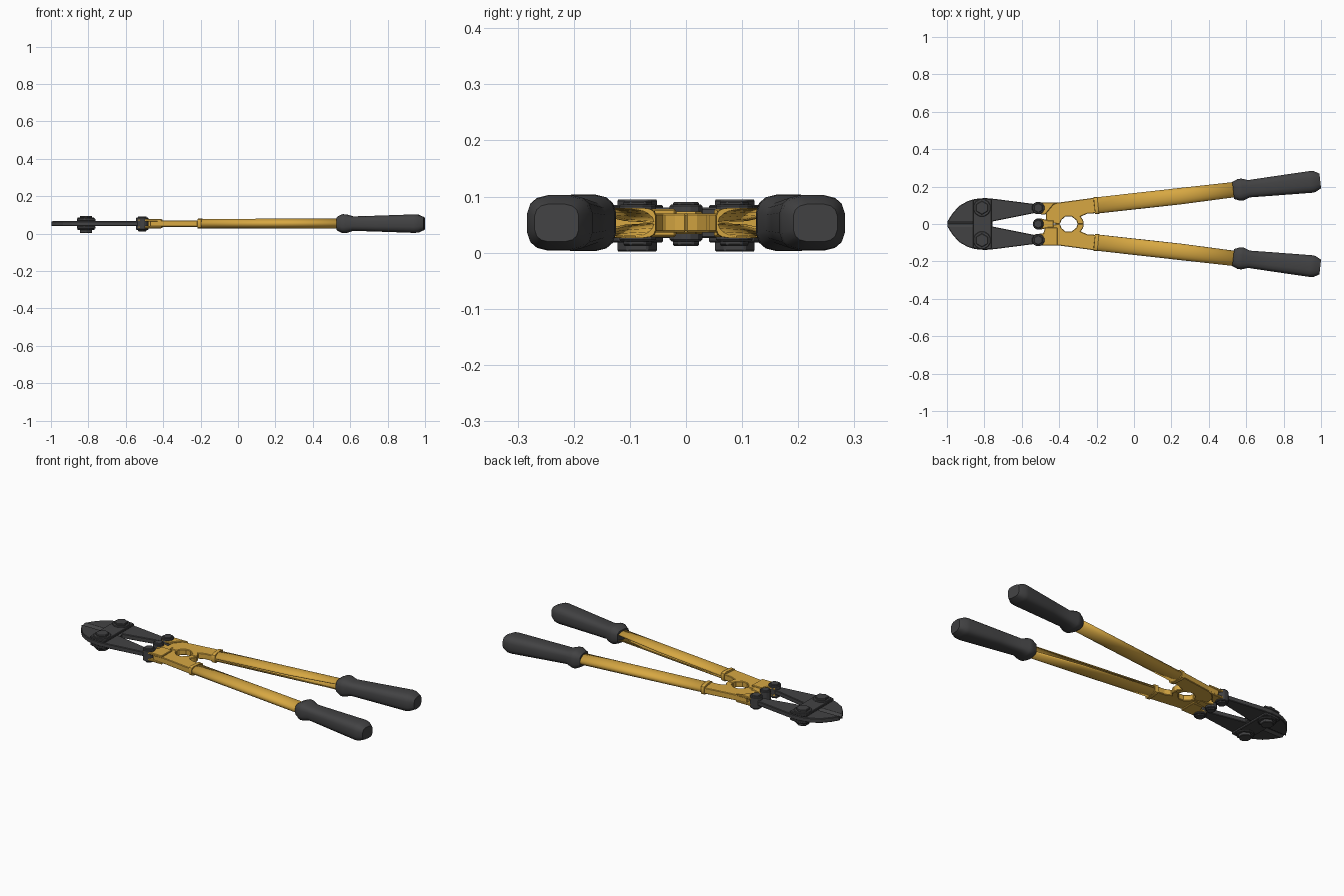
import bpy, bmesh, math
from math import sin, cos, pi
from mathutils import Vector

if "Cube" in bpy.data.objects:
    bpy.data.objects.remove(bpy.data.objects["Cube"])

ZC = 0.053


def material(name, color):
    m = bpy.data.materials.new(name)
    m.diffuse_color = color
    m.use_nodes = True
    m.node_tree.nodes["Principled BSDF"].inputs["Base Color"].default_value = m.diffuse_color
    return m


BLACK = material("dark_steel", (0.055, 0.055, 0.057, 1))
GOLD = material("yellow_paint", (0.68, 0.39, 0.055, 1))


def finish(name, bm, mat, smooth=False):
    bmesh.ops.recalc_face_normals(bm, faces=bm.faces)
    me = bpy.data.meshes.new(name)
    bm.to_mesh(me)
    bm.free()
    me.materials.append(mat)
    ob = bpy.data.objects.new(name, me)
    bpy.context.collection.objects.link(ob)
    if smooth:
        bpy.ops.object.select_all(action='DESELECT')
        ob.select_set(True)
        bpy.context.view_layer.objects.active = ob
        bpy.ops.object.shade_smooth_by_angle(angle=math.radians(35))
    return ob


def plate(name, pts, z0, z1, mat, side=1, bevel=0.003):
    """Flat outline extruded from z0 to z1; side=-1 mirrors it in y."""
    bm = bmesh.new()
    f = bm.faces.new([bm.verts.new((x, y * side, z0)) for x, y in pts])
    ext = bmesh.ops.extrude_face_region(bm, geom=[f])
    bmesh.ops.translate(bm, vec=(0, 0, z1 - z0),
                        verts=[v for v in ext['geom'] if isinstance(v, bmesh.types.BMVert)])
    ob = finish(name, bm, mat)
    if bevel:
        b = ob.modifiers.new("edge", 'BEVEL')
        b.width, b.segments, b.angle_limit = bevel, 1, math.radians(50)
    return ob


def disc(name, x, y, r, z0, z1, n, mat=BLACK, bevel=0.003):
    pts = [(x + r * cos(2 * pi * (i + .5) / n), y + r * sin(2 * pi * (i + .5) / n)) for i in range(n)]
    return plate(name, pts, z0, z1, mat, 1, bevel)


# handle axis: starts at the bracket collar and splays outward
START, ANG = Vector((-0.2, 0.099)), math.atan(0.11)


def on_axis(d, u, w, side):
    """d along the handle, u sideways, w up."""
    return (START.x + d * cos(ANG) - u * sin(ANG),
            side * (START.y + d * sin(ANG) + u * cos(ANG)), ZC + w)


def loft(name, rings, mat, closed=True):
    bm = bmesh.new()
    vr = [[bm.verts.new(p) for p in r] for r in rings]
    n = len(vr[0])
    for a, b in zip(vr, vr[1:]):
        for i in range(n if closed else n - 1):
            j = (i + 1) % n
            bm.faces.new((a[i], a[j], b[j], b[i]))
    if closed:
        bm.faces.new(vr[0])
        bm.faces.new(vr[-1])
    return finish(name, bm, mat, True)


def squircle(d, ru, rw, side, n=16, e=0.62):
    out = []
    for i in range(n):
        a = 2 * pi * (i + .5) / n
        c, s = cos(a), sin(a)
        out.append(on_axis(d, ru * math.copysign(abs(c) ** e, c), rw * math.copysign(abs(s) ** e, s), side))
    return out


JAW = [(-.998, .013), (-.973, .053), (-.936, .096), (-.888, .123), (-.85, .134), (-.797, .139),
       (-.743, .134), (-.51, .104), (-.49, .095), (-.488, .076), (-.505, .064), (-.755, .014)]
STRAP = [(-.862, 0), (-.862, .127), (-.845, .133), (-.797, .137), (-.762, .133), (-.762, 0)]
BRACKET = [(-.47, .112), (-.40, .115), (-.215, .14), (-.205, .058), (-.25, .055), (-.285, .04),
           (-.272, .02), (-.268, 0), (-.302, 0), (-.308, .02), (-.335, .041), (-.365, .041),
           (-.388, .022), (-.396, 0), (-.47, .004)]
LOBE = [(-.53, .115), (-.40, .116), (-.43, .104), (-.452, .078), (-.475, .05), (-.53, .055), (-.543, .085)]
BLOCK = [(-.53, .116), (-.41, .116), (-.41, .018), (-.475, .018), (-.485, .05), (-.53, .055), (-.543, .085)]
GRIP = [(.735, .047, .036), (.745, .05, .042), (.765, .059, .051), (.785, .059, .05), (.82, .047, .039),
        (.95, .052, .043), (1.15, .059, .05), (1.172, .057, .048), (1.203, .04, .034)]

for side, tag in ((1, "upper"), (-1, "lower")):
    # jaw blade with wedge cutting edge
    plate(tag + "_jaw", JAW, .04, .066, BLACK, side)
    bm = bmesh.new()
    prof = [(.015, .041), (.001, .05), (.001, .056), (.015, .065)]
    v = [[bm.verts.new((x, side * y, z)) for y, z in prof] for x in (-.998, -.757)]
    for i in range(4):
        bm.faces.new((v[0][i], v[0][(i + 1) % 4], v[1][(i + 1) % 4], v[1][i]))
    bm.faces.new(v[0])
    bm.faces.new(v[1])
    finish(tag + "_cutting_edge", bm, BLACK)

    # jaw bolts and handle pivot bolts
    disc(tag + "_jaw_bolt_washer", -.813, .087 * side, .048, .018, .085, 12)
    disc(tag + "_jaw_bolt_head", -.813, .087 * side, .037, .002, .095, 6)
    disc(tag + "_pivot_bolt_washer", -.512, .086 * side, .034, .02, .086, 12)
    disc(tag + "_pivot_bolt_head", -.512, .086 * side, .027, .012, .092, 6)

    # bracket with forked cheeks around the jaw tail
    plate(tag + "_bracket", BRACKET, .036, .07, GOLD, side)
    cheek = LOBE if side > 0 else BLOCK
    plate(tag + "_cheek_bottom", cheek, .028, .041, GOLD, side)
    plate(tag + "_cheek_top", cheek, .065, .078, GOLD, side)

    # collar at the bracket end
    loft(tag + "_collar", [squircle(d, .046, .027, side, 16, .45) for d in (-.012, .008)], GOLD)

    # folded sheet handle with a tapering seam on the inner side
    rings = []
    for d, gap, ru, rw in ((0, .05, .041, .023), (.45, .2, .042, .024), (.76, .6, .042, .025)):
        ring = []
        for i in range(21):
            a = pi + gap + (2 * pi - 2 * gap) * i / 20
            ring.append(on_axis(d, ru * cos(a), rw * sin(a), side))
        rings.append(ring)
    h = loft(tag + "_handle", rings, GOLD, closed=False)
    s = h.modifiers.new("sheet", 'SOLIDIFY')
    s.thickness, s.offset = .005, 0

    # rubber grip
    loft(tag + "_grip", [squircle(d, ru, rw, side) for d, ru, rw in GRIP], BLACK)

# straps tying the jaws together, above and below
outline = STRAP[1:-1] + [(x, -y) for x, y in reversed(STRAP[1:-1])]
plate("strap_bottom", outline, .026, .04, BLACK)
plate("strap_top", outline, .066, .08, BLACK)

# centre hinge joining the two brackets
hinge = [(-.53, .024), (-.50, .03), (-.46, .02), (-.43, .02), (-.43, -.02), (-.46, -.02), (-.50, -.03), (-.53, -.024), (-.542, 0)]
plate("centre_hinge", hinge, .033, .073, GOLD)
disc("centre_bolt_washer", -.512, 0, .03, .02, .086, 12)
disc("centre_bolt_head", -.512, 0, .025, .012, .09, 6)
